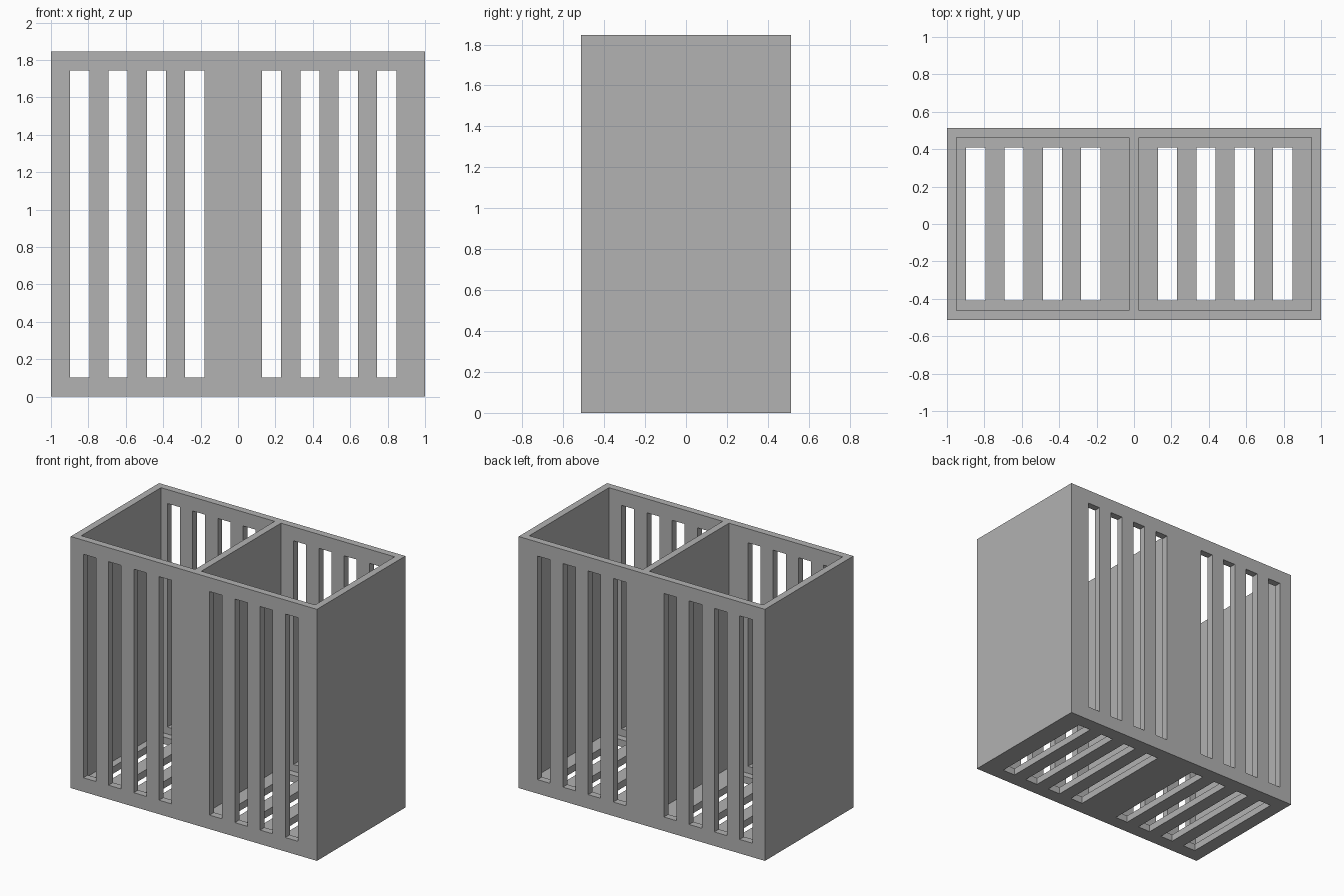
import bpy
import bmesh
from mathutils import Matrix, Vector

# Remove the default cube
cube = bpy.data.objects.get("Cube")
if cube:
    bpy.data.objects.remove(cube, do_unlink=True)

# Design unit: one wall thickness, the holder is 39 walls wide
U = 2 / 39
WIDTH, DEPTH, HEIGHT = 39, 20, 36
WALL, BAY = 1, 18
BAY_STARTS = (WALL, 2 * WALL + BAY)
# Slots sit two units in from each section's edge and repeat every four
SLOTS = [section + 4 * i for section in (2, 22) for i in range(4)]
SLOT = 2

grey = bpy.data.materials.new("plain grey")
grey.use_nodes = True
colour = (0.445, 0.445, 0.445, 1)
grey.diffuse_color = colour
grey.node_tree.nodes["Principled BSDF"].inputs["Base Color"].default_value = colour


def boxes(name, corners):
    """One mesh of boxes; corners are (low, high) in units from the front right bottom."""
    bm = bmesh.new()
    origin = Vector((WIDTH / 2, DEPTH / 2, 0))
    for low, high in corners:
        low, high = Vector(low) - origin, Vector(high) - origin
        place = Matrix.Translation((low + high) / 2 * U)
        size = Matrix.Diagonal(((high - low) * U).to_4d())
        size[3][3] = 1
        bmesh.ops.create_cube(bm, size=1, matrix=place @ size)
    mesh = bpy.data.meshes.new(name)
    bm.to_mesh(mesh)
    bm.free()
    mesh.materials.append(grey)
    obj = bpy.data.objects.new(name, mesh)
    bpy.context.collection.objects.link(obj)
    return obj


# Solid outer block
holder = boxes("slotted_two_bay_holder", [((0, 0, 0), (WIDTH, DEPTH, HEIGHT))])

# Two open-topped bays, leaving walls, floor and divider
bays = boxes("bay_cutter", [
    ((x, WALL, WALL), (x + BAY, DEPTH - WALL, HEIGHT + 1)) for x in BAY_STARTS])

# Tall slots through the front and back walls
wall_slots = boxes("wall_slot_cutter", [
    ((x, -1, 2), (x + SLOT, DEPTH + 1, HEIGHT - 2)) for x in SLOTS])

# Long slots through the floor
floor_slots = boxes("floor_slot_cutter", [
    ((x, 2, -1), (x + SLOT, DEPTH - 2, 2)) for x in SLOTS])

# Cut the openings
bpy.context.view_layer.objects.active = holder
for cutter in (bays, wall_slots, floor_slots):
    cutter.hide_render = True
    cut = holder.modifiers.new(cutter.name, "BOOLEAN")
    cut.operation = "DIFFERENCE"
    cut.solver = "EXACT"
    cut.object = cutter
    bpy.ops.object.modifier_apply(modifier=cut.name)
    bpy.data.objects.remove(cutter, do_unlink=True)
